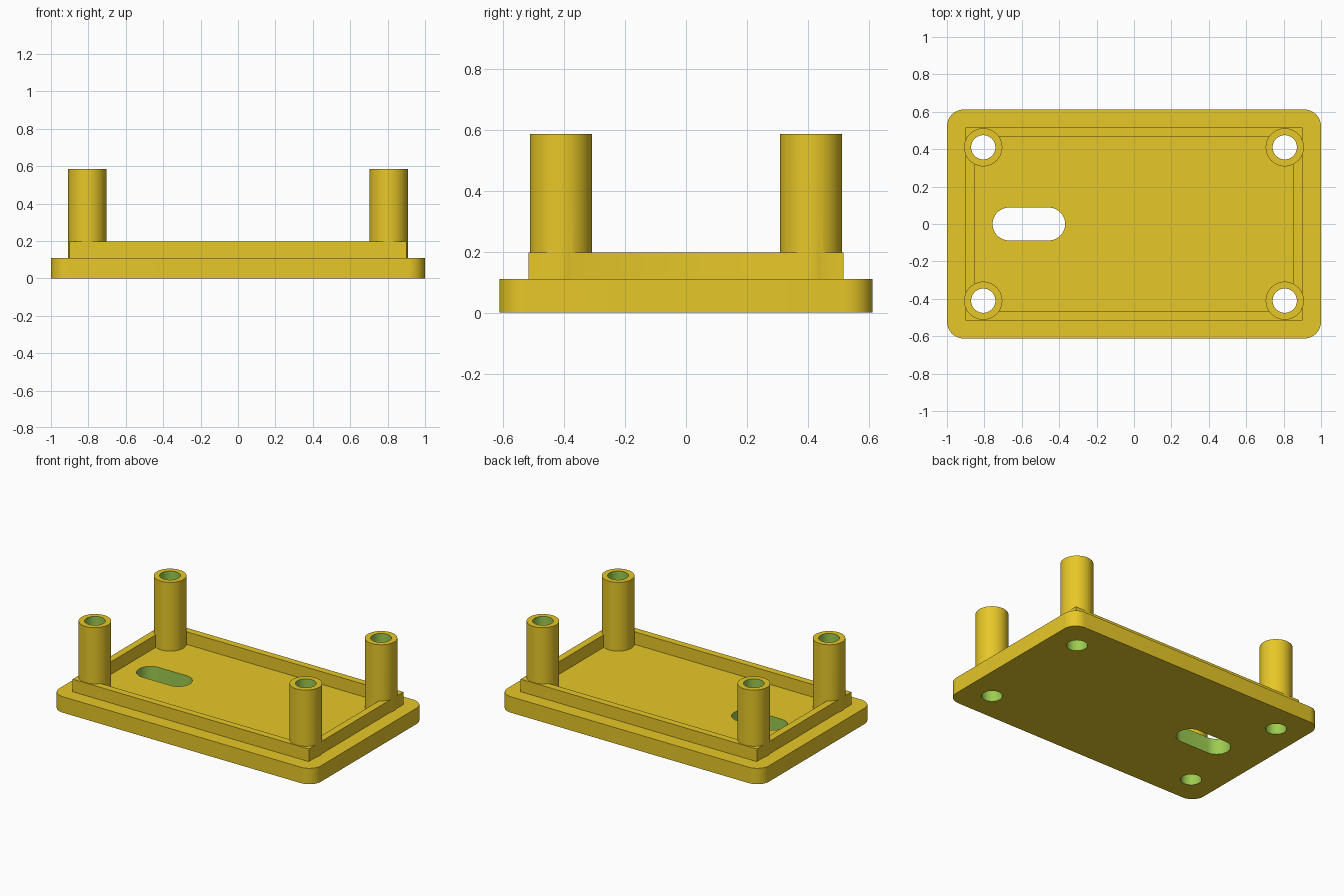
import bpy, bmesh, math

cube = bpy.data.objects.get("Cube")
if cube:
    bpy.data.objects.remove(cube, do_unlink=True)


def make_material(name, rgb):
    mat = bpy.data.materials.new(name)
    mat.use_nodes = True
    color = (*rgb, 1.0)
    mat.diffuse_color = color
    mat.node_tree.nodes["Principled BSDF"].inputs["Base Color"].default_value = color
    return mat


MATERIALS = [make_material("golden_yellow", (0.947, 0.679, 0.025)),
             make_material("cut_green", (0.337, 0.597, 0.082))]


def rounded_outline(hx, hy, r, steps, cx=0.0, cy=0.0):
    """Counter-clockwise rectangle outline with rounded corners."""
    points = []
    for quarter, (sx, sy) in enumerate([(1, 1), (-1, 1), (-1, -1), (1, -1)]):
        for i in range(steps + 1):
            a = (quarter + i / steps) * math.pi / 2
            points.append((cx + sx * (hx - r) + r * math.cos(a),
                           cy + sy * (hy - r) + r * math.sin(a)))
    return points


def prism(name, outline, z0, z1, slot=0):
    """Closed solid raised from a flat outline."""
    bm = bmesh.new()
    face = bm.faces.new([bm.verts.new((x, y, z0)) for x, y in outline])
    bmesh.ops.remove_doubles(bm, verts=bm.verts[:], dist=1e-5)
    grown = bmesh.ops.extrude_face_region(bm, geom=bm.faces[:], use_keep_orig=True)
    top = [v for v in grown["geom"] if isinstance(v, bmesh.types.BMVert)]
    bmesh.ops.translate(bm, verts=top, vec=(0, 0, z1 - z0))
    bmesh.ops.recalc_face_normals(bm, faces=bm.faces[:])
    for f in bm.faces:
        f.material_index = slot
    mesh = bpy.data.meshes.new(name)
    bm.to_mesh(mesh)
    bm.free()
    for mat in MATERIALS:
        mesh.materials.append(mat)
    obj = bpy.data.objects.new(name, mesh)
    bpy.context.collection.objects.link(obj)
    return obj


def box_outline(hx, hy):
    return [(hx, hy), (-hx, hy), (-hx, -hy), (hx, -hy)]


def circle_outline(cx, cy, r, count=48):
    return [(cx + r * math.cos(2 * math.pi * i / count),
             cy + r * math.sin(2 * math.pi * i / count)) for i in range(count)]


def combine(target, other, operation):
    """Apply a boolean to the target and discard the other solid."""
    mod = target.modifiers.new(operation.lower(), "BOOLEAN")
    mod.operation = operation
    mod.solver = "EXACT"
    mod.object = other
    bpy.context.view_layer.objects.active = target
    bpy.ops.object.modifier_apply(modifier=mod.name)
    bpy.data.objects.remove(other, do_unlink=True)


PLATE_TOP, RIM_TOP, POST_TOP = 0.11, 0.197, 0.585
EMBED = 0.05
corners = [(sx * 0.806, sy * 0.41) for sx in (-1, 1) for sy in (-1, 1)]

# Rounded base plate
lid = prism("lid_with_posts", rounded_outline(1.0, 0.612, 0.09, 10), 0, PLATE_TOP)

# Raised rim
rim = prism("rim", box_outline(0.902, 0.516), EMBED, RIM_TOP)
combine(rim, prism("rim_cutter", box_outline(0.853, 0.468), 0, 0.4), "DIFFERENCE")
combine(lid, rim, "UNION")

# Corner posts
for x, y in corners:
    combine(lid, prism("post", circle_outline(x, y, 0.102), EMBED, POST_TOP), "UNION")

# Screw holes through the posts and plate
for x, y in corners:
    combine(lid, prism("hole_cutter", circle_outline(x, y, 0.065), -0.1, 0.7, 1), "DIFFERENCE")

# Cable slot through the plate
slot = rounded_outline(0.194, 0.088, 0.088, 12, cx=-0.562)
combine(lid, prism("slot_cutter", slot, -0.1, 0.4, 1), "DIFFERENCE")

# Smooth round walls, sharp edges
bpy.ops.object.select_all(action="DESELECT")
lid.select_set(True)
bpy.context.view_layer.objects.active = lid
bpy.ops.object.shade_smooth_by_angle(angle=math.radians(30))
